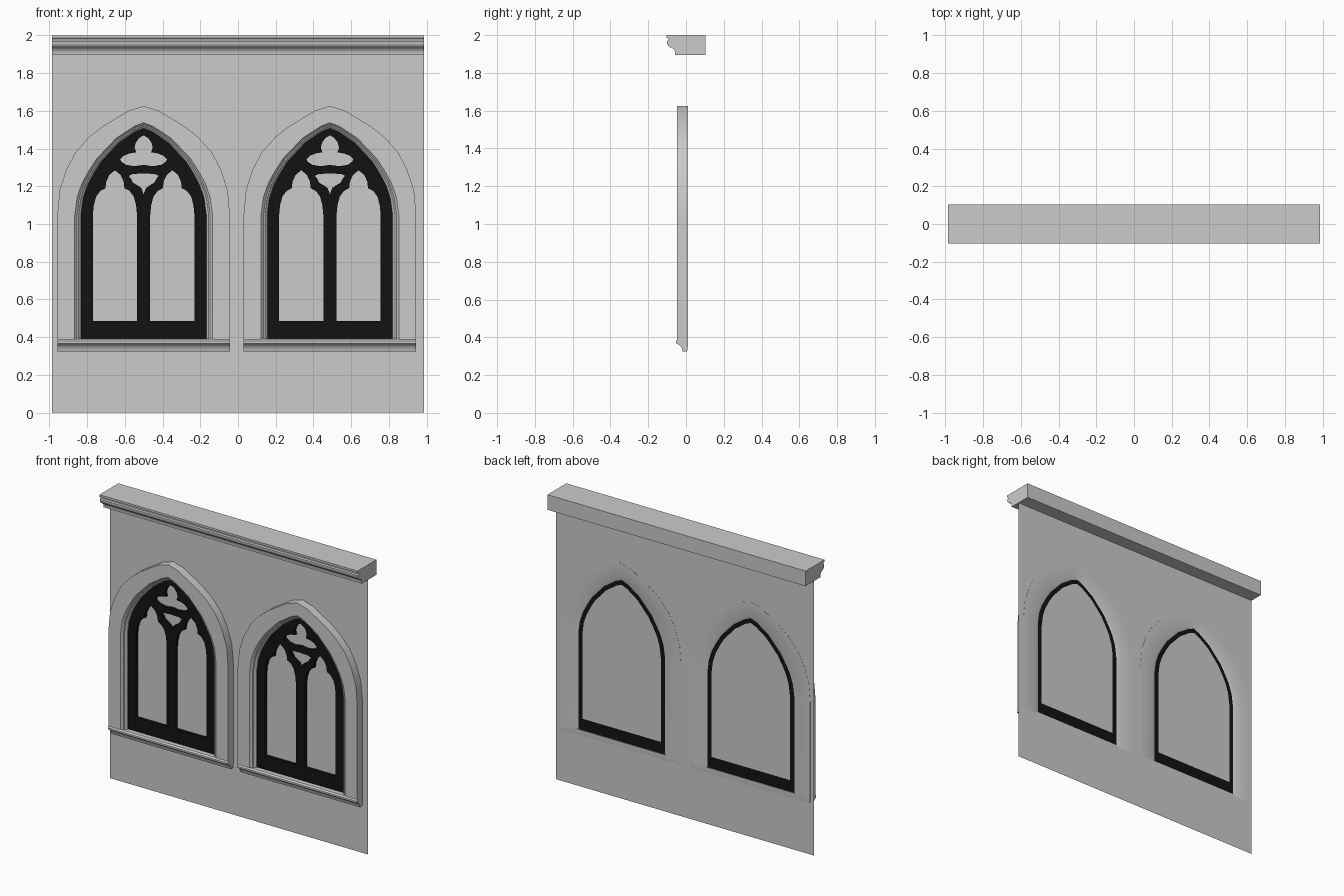
import bpy, bmesh, math

if "Cube" in bpy.data.objects:
    bpy.data.objects.remove(bpy.data.objects["Cube"])

black = bpy.data.materials.new("dark_frame")
black.diffuse_color = (0.006, 0.006, 0.006, 1)
black.use_nodes = True
black.node_tree.nodes["Principled BSDF"].inputs["Base Color"].default_value = black.diffuse_color

SPRING, FOOT = 1.05, 0.38
# half arch curves: fraction of half width, fraction of rise
OUTER = [(1, 0), (.974, .226), (.895, .417), (.79, .574), (.635, .713), (.48, .81), (.175, .957), (0, 1)]
INNER = [(1, 0), (.965, .19), (.895, .34), (.8, .47), (.68, .61), (.4, .83), (.137, .96), (0, 1)]


def arch(w, apex, foot=FOOT, curve=INNER):
    half = [(w, foot)] + [(w * u, SPRING + (apex - SPRING) * v) for u, v in curve]
    return mirror(half)


def mirror(half):
    # half outline ending on the axis -> full outline
    return half + [(-x, z) for x, z in reversed(half) if x > 1e-6]


def shift(pts, dx):
    return [(x + dx, z) for x, z in pts]


def finish(ob, mat=None, smooth=False):
    if mat:
        ob.data.materials.append(mat)
    if smooth:
        bpy.ops.object.select_all(action='DESELECT')
        ob.select_set(True)
        bpy.context.view_layer.objects.active = ob
        bpy.ops.object.shade_smooth_by_angle(angle=math.radians(30))
    return ob


def plate(name, loops, y, depth=0.0, mat=None):
    # filled xz outline with holes, centred on y
    cu = bpy.data.curves.new(name + "_outline", 'CURVE')
    cu.dimensions = '2D'
    cu.fill_mode = 'BOTH' if depth else 'FRONT'
    cu.extrude = depth / 2
    for pts in loops:
        sp = cu.splines.new('POLY')
        sp.points.add(len(pts) - 1)
        for p, (x, z) in zip(sp.points, pts):
            p.co = (x, z, 0, 1)
        sp.use_cyclic_u = True
    tmp = bpy.data.objects.new(name + "_tmp", cu)
    bpy.context.collection.objects.link(tmp)
    dg = bpy.context.evaluated_depsgraph_get()
    me = bpy.data.meshes.new_from_object(tmp.evaluated_get(dg))
    bpy.data.objects.remove(tmp)
    bm = bmesh.new()
    bm.from_mesh(me)
    for v in bm.verts:
        v.co = (v.co.x, y - v.co.z, v.co.y)
    bmesh.ops.remove_doubles(bm, verts=bm.verts, dist=1e-5)
    bm.to_mesh(me)
    bm.free()
    ob = bpy.data.objects.new(name, me)
    bpy.context.collection.objects.link(ob)
    return finish(ob, mat)


def loft(name, rings, closed=False, caps=False):
    # skin between equal-length rings of 3D points
    bm = bmesh.new()
    rows = [[bm.verts.new(p) for p in r] for r in rings]
    n = len(rows[0])
    pairs = list(zip(rows, rows[1:]))
    if not caps:
        pairs.append((rows[-1], rows[0]))
    for a, b in pairs:
        for i in range(n if closed else n - 1):
            j = (i + 1) % n
            bm.faces.new((a[i], a[j], b[j], b[i]))
    ends = rows if caps else [[r[i] for r in rows] for i in (0, -1)]
    bm.faces.new(ends[0])
    bm.faces.new(ends[-1])
    bmesh.ops.recalc_face_normals(bm, faces=bm.faces)
    me = bpy.data.meshes.new(name)
    bm.to_mesh(me)
    bm.free()
    ob = bpy.data.objects.new(name, me)
    bpy.context.collection.objects.link(ob)
    return finish(ob, smooth=True)


def moulding(name, x0, x1, profile):
    return loft(name, [[(x, y, z) for y, z in profile] for x in (x0, x1)], closed=True, caps=True)


# tracery openings
LANCET = mirror([(.117, .485), (.117, 1.05), (.112, 1.10), (.1, 1.145), (.078, 1.175), (.05, 1.19),
                 (.046, 1.225), (.03, 1.26), (0, 1.285)])
TREFOIL = mirror([(0, 1.313), (.05, 1.306), (.095, 1.314), (.118, 1.33), (.124, 1.343), (.105, 1.362),
                  (.075, 1.374), (.04, 1.38), (.048, 1.405), (.042, 1.43), (.025, 1.455), (0, 1.47)])
SPANDREL = mirror([(0, 1.157), (.012, 1.19), (.03, 1.203), (.058, 1.22), (.066, 1.238), (.08, 1.255),
                   (.06, 1.265), (0, 1.268)])

CENTRES = {"left": -0.5, "right": 0.487}
HALF = 0.986

# wall sheet with window holes
wall = [(-HALF, 0), (HALF, 0), (HALF, 1.93), (-HALF, 1.93)]
plate("wall", [wall] + [shift(arch(.347, 1.52), c) for c in CENTRES.values()], 0.01)

# cornice
moulding("cornice", -HALF, HALF,
         [(.103, 2), (-.103, 2), (-.103, 1.986), (-.093, 1.982), (-.093, 1.974), (-.1, 1.968), (-.1, 1.955),
          (-.094, 1.943), (-.083, 1.935), (-.07, 1.93), (-.062, 1.92), (-.058, 1.912), (-.058, 1.896), (.103, 1.896)])

for side, c in CENTRES.items():
    # stone surround with stepped reveal
    steps = [(.457, 1.625, .011, OUTER), (.457, 1.625, -.047, OUTER), (.365, 1.537, -.047, INNER),
             (.352, 1.526, -.034, INNER), (.345, 1.52, -.034, INNER), (.332, 1.507, -.02, INNER),
             (.332, 1.507, .006, INNER), (.347, 1.52, .011, INNER)]
    loft(side + "_surround",
         [[(x + c, y, z) for x, z in arch(w, a, curve=cv)] for w, a, y, cv in steps])
    # sill
    moulding(side + "_sill", c - .457, c + .457,
             [(.011, .39), (-.046, .39), (-.054, .38), (-.054, .368), (-.042, .364), (-.03, .355),
              (-.022, .342), (-.018, .325), (.006, .325), (.011, .36)])
    # tracery frame
    holes = [shift(LANCET, -.152), shift(LANCET, .152), TREFOIL, SPANDREL]
    plate(side + "_tracery", [shift(p, c) for p in [arch(.335, 1.508, .385)] + holes], -.004, .02, black)
    # glass behind the tracery
    plate(side + "_glass", [shift(arch(.3, 1.475, .47), c)], .0075)
